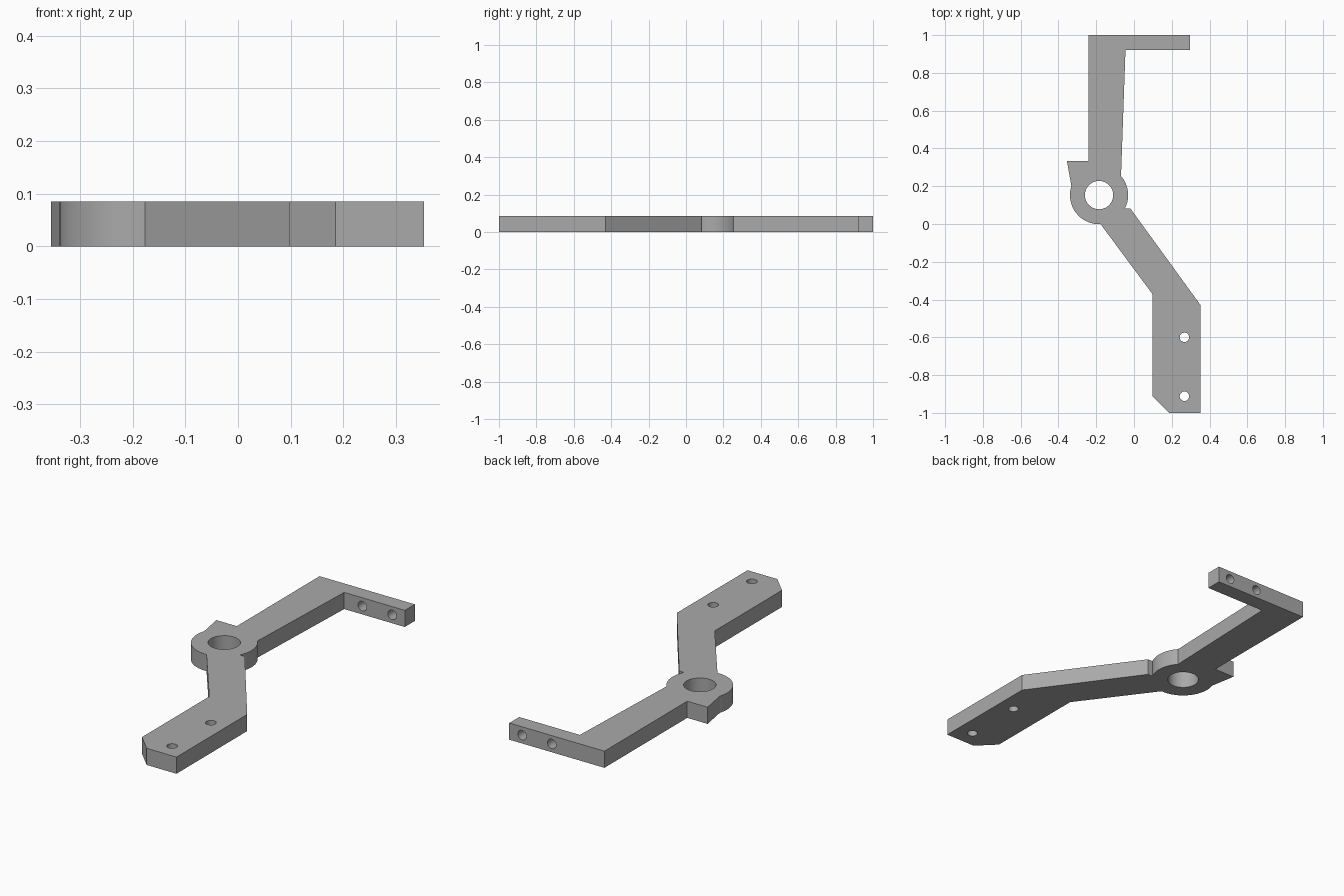
import bpy
import bmesh
from math import cos, sin, radians, pi
from mathutils import Matrix, Vector

cube = bpy.data.objects.get("Cube")
if cube:
    bpy.data.objects.remove(cube, do_unlink=True)

THICK = 0.085
HUB = Vector((-0.185, 0.153))
HUB_R = 0.154

grey = bpy.data.materials.new("plain grey")
grey.use_nodes = True
grey.diffuse_color = (0.4, 0.4, 0.4, 1)
grey.node_tree.nodes["Principled BSDF"].inputs["Base Color"].default_value = (0.4, 0.4, 0.4, 1)


def hub_arc(start, end, steps):
    angles = [radians(start + (end - start) * i / steps) for i in range(steps + 1)]
    return [(HUB.x + HUB_R * cos(a), HUB.y + HUB_R * sin(a)) for a in angles]


def make_object(name, bm):
    mesh = bpy.data.meshes.new(name)
    bmesh.ops.recalc_face_normals(bm, faces=bm.faces)
    bm.to_mesh(mesh)
    bm.free()
    obj = bpy.data.objects.new(name, mesh)
    bpy.context.collection.objects.link(obj)
    mesh.materials.append(grey)
    return obj


# Flat outline: lower arm, hub, upper arm with end flange, stop tab
outline = [(0.185, -1), (0.353, -1), (0.353, -0.43), (-0.02, 0.083)]
outline += hub_arc(-27, 41, 16)
outline += [(-0.045, 0.92), (0.297, 0.92), (0.297, 1), (-0.24, 1),
            (-0.24, 0.333), (-0.355, 0.333)]
outline += hub_arc(162, 273, 26)
outline += [(0.097, -0.37), (0.097, -0.912)]

bm = bmesh.new()
face = bm.faces.new([bm.verts.new((x, y, 0)) for x, y in outline])
solid = bmesh.ops.extrude_face_region(bm, geom=[face])
top = [v for v in solid["geom"] if isinstance(v, bmesh.types.BMVert)]
bmesh.ops.translate(bm, verts=top, vec=(0, 0, THICK))
bracket = make_object("lever_bracket", bm)

# Drills: pivot bore, two arm holes, two flange holes
bm = bmesh.new()


def drill(x, y, radius, along_y=False):
    place = Matrix.Translation((x, y, THICK / 2))
    if along_y:
        place = place @ Matrix.Rotation(pi / 2, 4, "X")
    bmesh.ops.create_cone(bm, cap_ends=True, segments=40, radius1=radius,
                          radius2=radius, depth=0.2, matrix=place)


drill(HUB.x, HUB.y, 0.075)
for y in (-0.6, -0.912):
    drill(0.267, y, 0.025)
for x in (0.057, 0.225):
    drill(x, 0.96, 0.024, along_y=True)
drills = make_object("hole_cutter", bm)
drills.hide_render = True

# Cut the holes, then smooth the round walls
cut = bracket.modifiers.new("holes", "BOOLEAN")
cut.object = drills
cut.operation = "DIFFERENCE"
cut.solver = "EXACT"
bpy.ops.object.select_all(action="DESELECT")
bracket.select_set(True)
bpy.context.view_layer.objects.active = bracket
bpy.ops.object.modifier_apply(modifier=cut.name)
bpy.data.objects.remove(drills, do_unlink=True)
bpy.ops.object.shade_smooth_by_angle(angle=radians(25))
